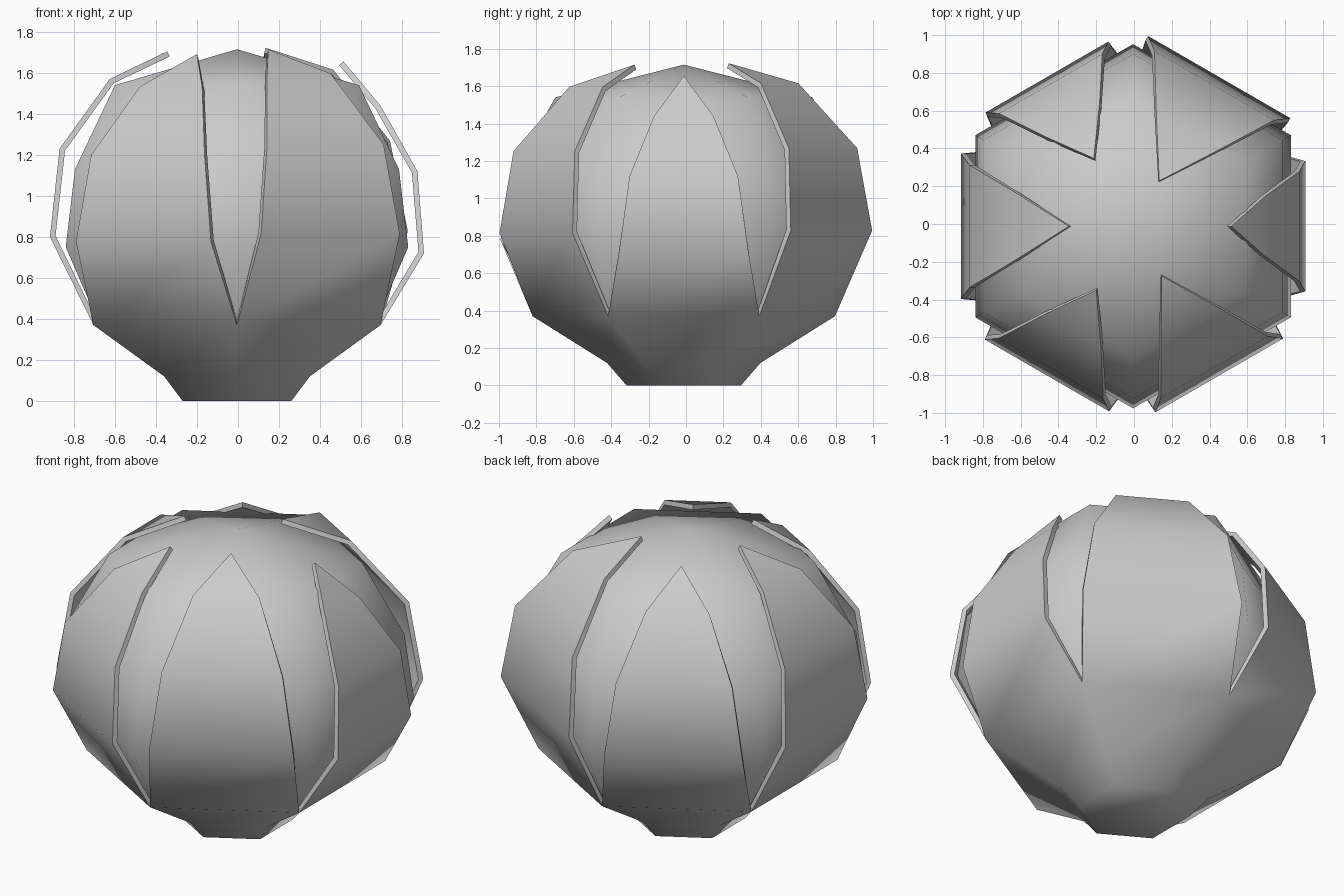
import bpy, bmesh, math
from mathutils import Vector

if "Cube" in bpy.data.objects:
    bpy.data.objects.remove(bpy.data.objects["Cube"])

CX, CY = -0.005, -0.012


def polar(angle, r, side, z):
    # point at distance r along the angle, shifted sideways by side
    c, s = math.cos(angle), math.sin(angle)
    return Vector((CX + r * c - side * s, CY + r * s + side * c, z))


def hex_ring(bm, apothem, z):
    r = apothem / math.cos(math.pi / 6)
    return [bm.verts.new(polar(math.radians(60 * i - 30), r, 0, z)) for i in range(6)]


def bridge(bm, a, b):
    for i in range(6):
        j = (i + 1) % 6
        bm.faces.new((a[i], a[j], b[j], b[i]))


def finish(bm, name):
    mesh = bpy.data.meshes.new(name)
    bm.to_mesh(mesh)
    bm.free()
    ob = bpy.data.objects.new(name, mesh)
    bpy.context.collection.objects.link(ob)
    bpy.ops.object.select_all(action='DESELECT')
    bpy.context.view_layer.objects.active = ob
    ob.select_set(True)
    return ob


# Closed inner bud
bm = bmesh.new()
rings = [hex_ring(bm, a, z) for a, z in
         [(0.67, 0.37), (0.835, 0.75), (0.79, 1.13), (0.595, 1.54)]]
for a, b in zip(rings, rings[1:]):
    bridge(bm, a, b)
top = bm.verts.new((CX, CY, 1.715))
for i in range(6):
    bm.faces.new((rings[-1][i], rings[-1][(i + 1) % 6], top))
finish(bm, "inner_bud")
bpy.ops.object.shade_smooth_by_angle(angle=math.radians(70))

# Hexagonal base cup with six outer petals growing from its rim
bm = bmesh.new()
rings = [hex_ring(bm, a, z) for a, z in [(0.265, 0), (0.355, 0.12), (0.70, 0.37)]]
for a, b in zip(rings, rings[1:]):
    bridge(bm, a, b)
bm.faces.new(list(reversed(rings[0])))

# radius and height of a closed petal and of an open one, with relative width
CLOSED = [(0.912, 0.80), (0.865, 1.23), (0.62, 1.57), (0.34, 1.705)]
OPEN = [(0.912, 0.72), (0.88, 1.12), (0.70, 1.44), (0.52, 1.655)]
WIDTH = [1, 0.84, 0.46, 0]
# openness and half width of each petal, counter-clockwise from +x
PETALS = [(1, 0.345), (-0.35, 0.435), (0.42, 0.375),
          (0, 0.385), (0.28, 0.38), (-0.2, 0.39)]
for i, (t, half) in enumerate(PETALS):
    ang = math.radians(60 * i)
    left, right = rings[-1][(i + 1) % 6], rings[-1][i]
    for (r0, z0), (r1, z1), w in zip(CLOSED, OPEN, WIDTH):
        r, z = r0 + (r1 - r0) * t, z0 + (z1 - z0) * t
        if i != 0:
            r = min(r, 0.915)
        if w == 0:
            bm.faces.new((right, left, bm.verts.new(polar(ang, r, 0, z))))
            break
        nl = bm.verts.new(polar(ang, r, half * w, z))
        nr = bm.verts.new(polar(ang, r, -half * w, z))
        bm.faces.new((right, left, nl, nr))
        left, right = nl, nr

outer = finish(bm, "base_and_petals")
sol = outer.modifiers.new("thickness", 'SOLIDIFY')
sol.thickness = 0.028
sol.offset = -1
bpy.ops.object.modifier_apply(modifier=sol.name)
bpy.ops.object.shade_smooth_by_angle(angle=math.radians(70))
